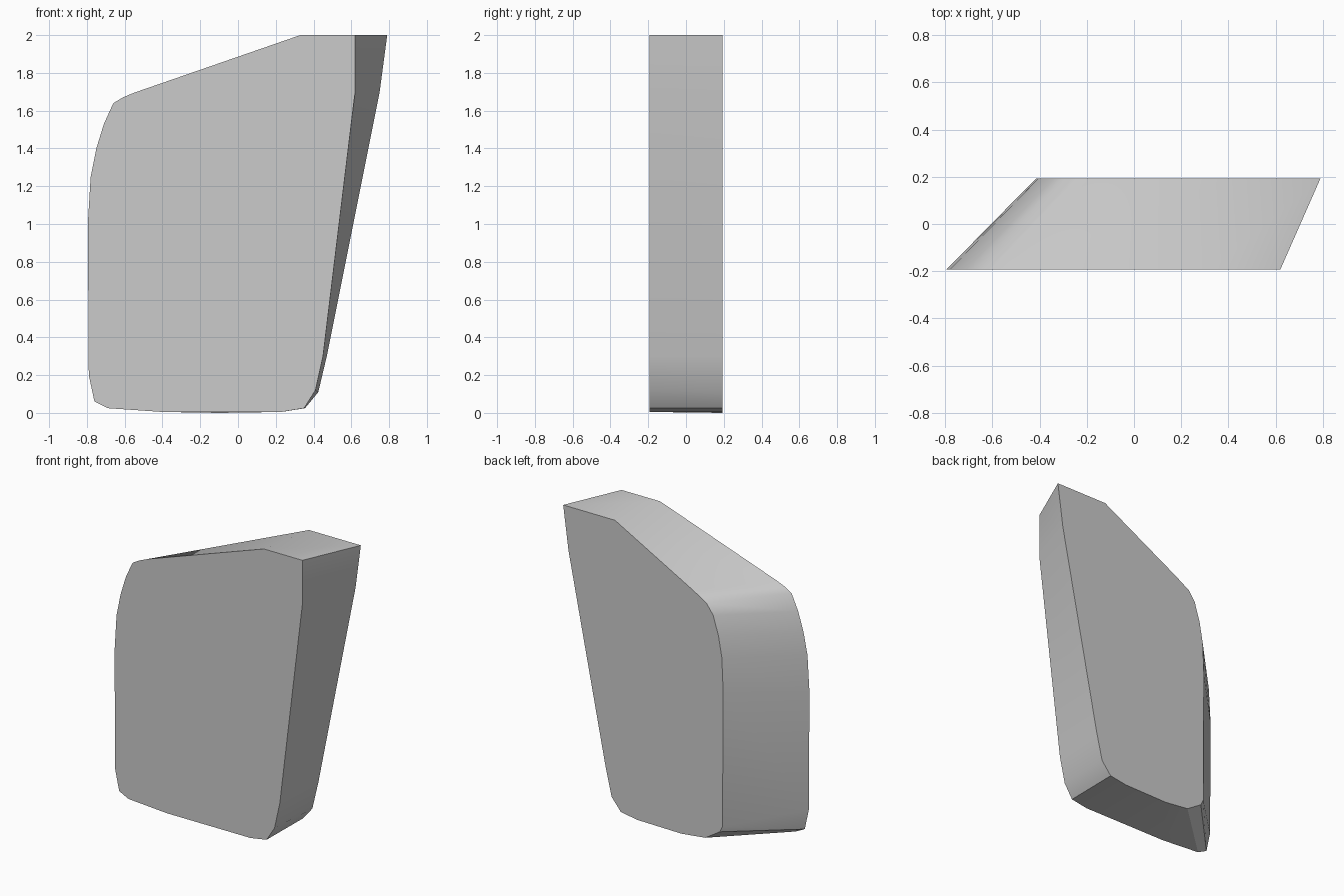
import bpy, bmesh, math

cube = bpy.data.objects.get("Cube")
if cube:
    bpy.data.objects.remove(cube, do_unlink=True)

# Single plain grey
grey = bpy.data.materials.new("plain_grey")
grey.use_nodes = True
colour = (0.6, 0.6, 0.6, 1)
grey.diffuse_color = colour
grey.node_tree.nodes["Principled BSDF"].inputs["Base Color"].default_value = colour

FRONT_Y, BACK_Y = -0.193, 0.193

# Matching outline points (x, z), clockwise from the flat top
front = [(.33, 2), (.62, 2), (.62, 1.7), (.45, .3), (.41, .12), (.35, .025),
         (.23, .005), (-.4, .005), (-.69, .025), (-.76, .06), (-.79, .2),
         (-.795, 1), (-.78, 1.25), (-.75, 1.4), (-.71, 1.53), (-.66, 1.64),
         (-.61, 1.67), (-.55, 1.695)]
back = [(.4, 2), (.79, 2), (.75, 1.7), (.47, .3), (.425, .11), (.355, .025),
        (.23, .005), (-.1, 0), (-.28, .02), (-.39, .09), (-.41, .13),
        (-.415, 1.05), (-.405, 1.28), (-.38, 1.42), (-.34, 1.55), (-.29, 1.62),
        (-.24, 1.65), (-.19, 1.68)]

# Slanted block: two flat faces joined by a skewed rim
bm = bmesh.new()
front_ring = [bm.verts.new((x, FRONT_Y, z)) for x, z in front]
back_ring = [bm.verts.new((x, BACK_Y, z)) for x, z in back]
bm.faces.new(front_ring)
bm.faces.new(back_ring[::-1])
count = len(front)
for i in range(count):
    j = (i + 1) % count
    bm.faces.new((front_ring[i], back_ring[i], back_ring[j], front_ring[j]))
bmesh.ops.recalc_face_normals(bm, faces=bm.faces)

mesh = bpy.data.meshes.new("slanted_block")
bm.to_mesh(mesh)
bm.free()
mesh.materials.append(grey)
block = bpy.data.objects.new("slanted_block", mesh)
bpy.context.collection.objects.link(block)

# Smooth rim, crisp face borders
bpy.ops.object.select_all(action='DESELECT')
block.select_set(True)
bpy.context.view_layer.objects.active = block
bpy.ops.object.shade_smooth_by_angle(angle=math.radians(30))
